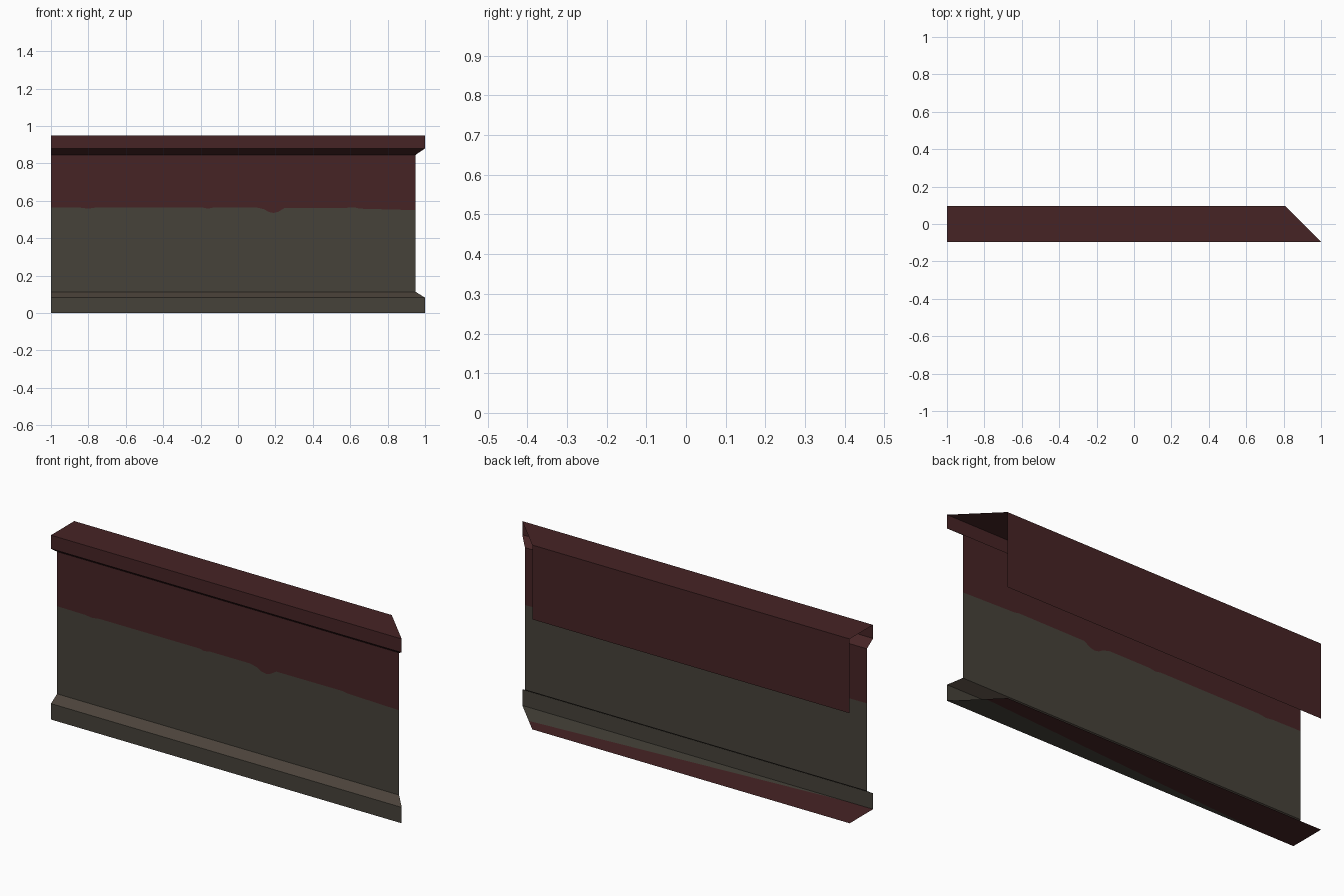
import bpy

if "Cube" in bpy.data.objects:
    bpy.data.objects.remove(bpy.data.objects["Cube"])

D = 0.095            # half depth
WALL = -0.045        # depth position of the recessed wall
TOP = 0.95


def material(name, rgb):
    m = bpy.data.materials.new(name)
    m.diffuse_color = (*rgb, 1)
    m.use_nodes = True
    m.node_tree.nodes["Principled BSDF"].inputs["Base Color"].default_value = m.diffuse_color
    return m


red = material("dark red paint", (0.061, 0.0176, 0.0185))
grey = material("grey plaster", (0.061, 0.0545, 0.0423))
brown = material("grey brown ledge", (0.070, 0.0555, 0.0423))


def end(y):
    """Right end of the strip, mitred at 45 degrees."""
    return 0.905 - y


def sheet(name, points, mat):
    me = bpy.data.meshes.new(name)
    me.from_pydata(points, [], [list(range(len(points)))])
    me.materials.append(mat)
    ob = bpy.data.objects.new(name, me)
    bpy.context.collection.objects.link(ob)


def strip(name, a, b, mat):
    """Flat strip between two (y, z) profile points, a below b."""
    (ya, za), (yb, zb) = a, b
    sheet(name, [(-1, ya, za), (end(ya), ya, za),
                 (end(yb), yb, zb), (-1, yb, zb)], mat)


# Base skirting and top coping
strip("skirting_face", (-D, 0), (-D, 0.082), grey)
strip("skirting_ledge", (-D, 0.082), (WALL, 0.113), brown)
strip("coping_underside", (WALL, 0.846), (-D, 0.88), red)
strip("coping_face", (-D, 0.88), (-D, TOP), red)
strip("coping_top", (-D, TOP), (D, TOP), red)

# Back panel hanging from the coping
sheet("back_panel", [(end(D), D, 0.567), (-1, D, 0.567),
                     (-1, D, TOP), (end(D), D, TOP)], red)

# Recessed wall, split along the uneven paint line
line = [(-1, .565), (-.84, .563), (-.8, .558), (-.76, .564), (-.19, .564),
        (-.16, .558), (-.13, .564), (.1, .564), (.14, .555), (.165, .54),
        (.19, .535), (.215, .541), (.25, .562), (.63, .563), (.65, .558),
        (end(WALL), .55)]
edge = [(x, WALL, z) for x, z in line]
r = end(WALL)
sheet("wall_lower", [(-1, WALL, 0.113), (r, WALL, 0.113)] + edge[::-1], grey)
sheet("wall_upper", edge + [(r, WALL, 0.846), (-1, WALL, 0.846)], red)

# Floor sheet, split diagonally into grey and red (facing down)
p, q = (-0.85, -D, 0), (end(0.028), 0.028, 0)
sheet("floor_grey", [p, q, (end(-D), -D, 0)], grey)
sheet("floor_red", [(-1, -D, 0), (-1, D, 0), (end(D), D, 0), q, p], red)
